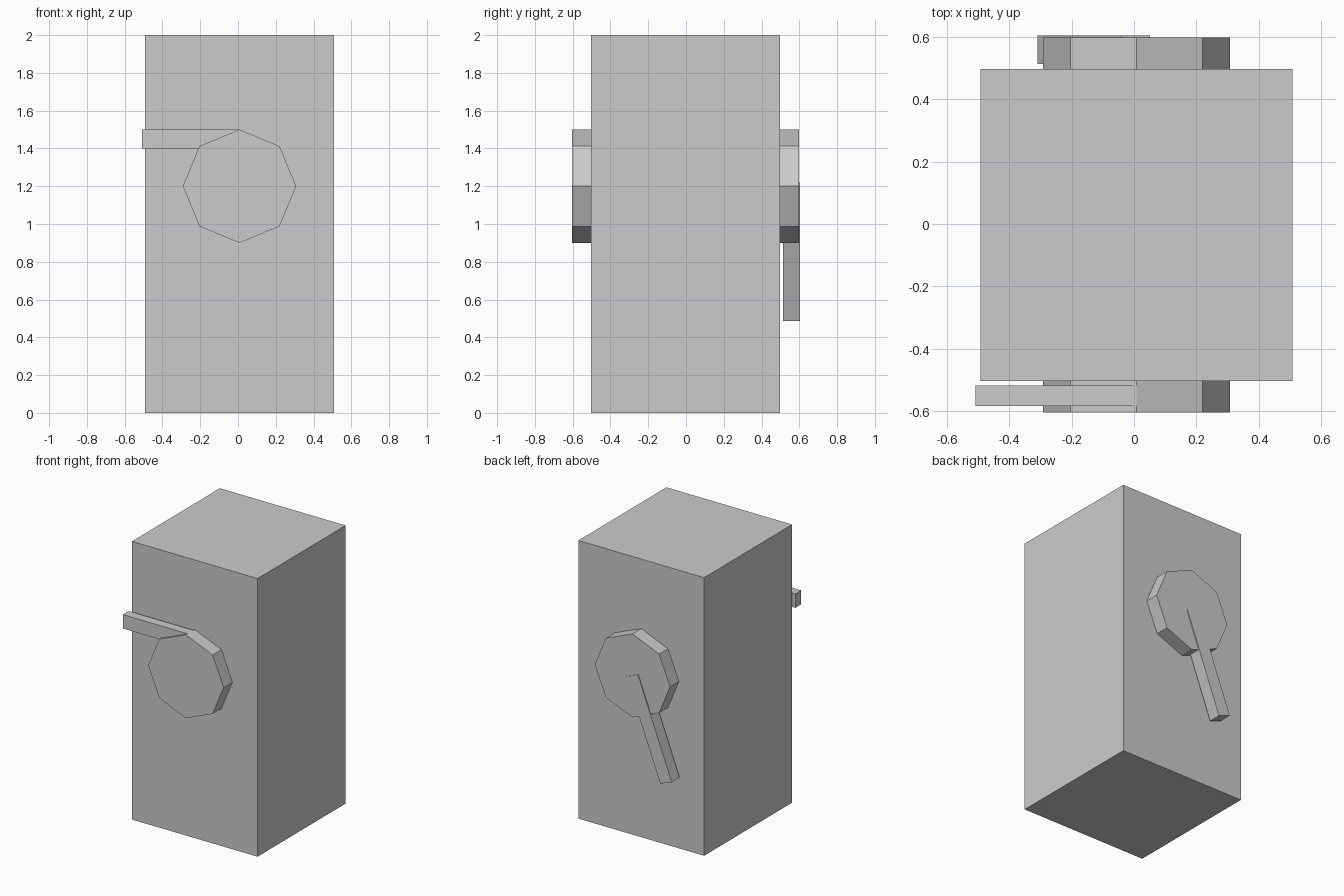
import bpy
from math import pi, radians, sin, cos

if "Cube" in bpy.data.objects:
    bpy.data.objects.remove(bpy.data.objects["Cube"])

CX, CY = 0.008, -0.003  # body centre


def box(name, centre, size, tilt=0.0):
    bpy.ops.mesh.primitive_cube_add(size=1, location=centre, rotation=(0, tilt, 0))
    ob = bpy.context.object
    ob.name = name
    ob.scale = size
    return ob


def disc(name, y):
    # eight-sided disc facing along y, corners on the axes
    bpy.ops.mesh.primitive_cylinder_add(vertices=8, radius=0.3, depth=0.1,
                                        location=(CX, y, 1.2), rotation=(pi / 2, 0, 0))
    bpy.context.object.name = name


# main block
box("body", (CX, CY, 1.0), (1, 1, 2))

# discs on front and back
disc("front_disc", CY - 0.55)
disc("back_disc", CY + 0.55)

# level front lever
box("front_lever", (-0.25, -0.55, 1.45), (0.516, 0.067, 0.1))

# tilted back lever, hanging from the disc centre
a, length = radians(21), 0.75
top = (0.006, 1.203)
box("back_lever",
    (top[0] - sin(a) * length / 2, 0.558, top[1] - cos(a) * length / 2),
    (0.098, 0.09, length), a)
